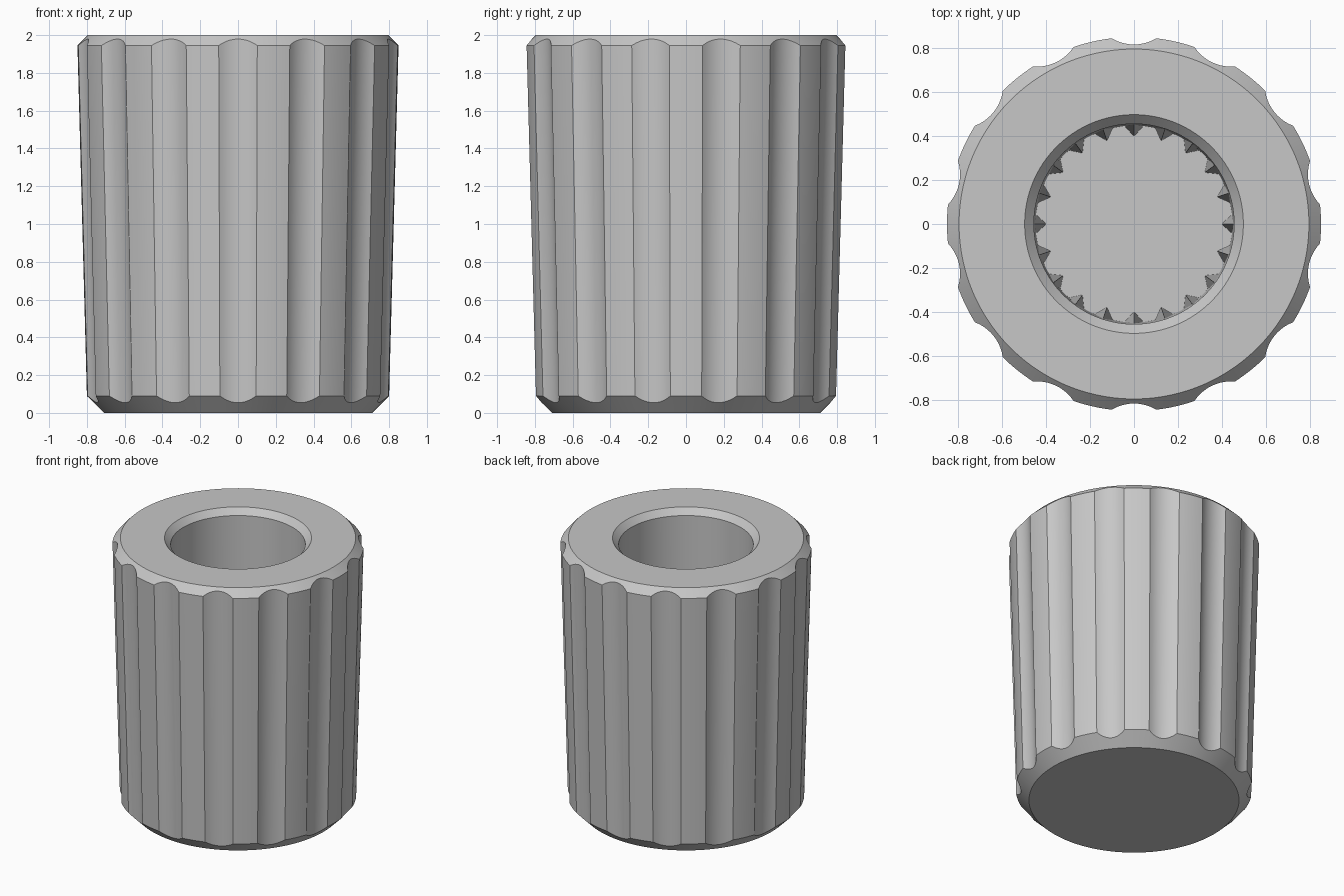
import bpy, bmesh, math

if "Cube" in bpy.data.objects:
    bpy.data.objects.remove(bpy.data.objects["Cube"])

FLUTES, TEETH = 14, 20
DEPTH, GROOVE_R, HALF = 0.035, 0.195, math.radians(6.9)
FLOOR_Z, TOOTH_TOP = 0.4, 1.4
Z0, R0, Z1, R1 = 0.09, 0.80, 1.945, 0.85      # tapered wall, bottom to top
K = (R1 - R0) / (Z1 - Z0)

grey = bpy.data.materials.new("light_grey")
grey.diffuse_color = (0.57, 0.57, 0.57, 1)
grey.use_nodes = True
grey.node_tree.nodes["Principled BSDF"].inputs["Base Color"].default_value = grey.diffuse_color


def finish(name, bm, angle):
    bmesh.ops.recalc_face_normals(bm, faces=bm.faces)
    mesh = bpy.data.meshes.new(name)
    bm.to_mesh(mesh)
    bm.free()
    mesh.materials.append(grey)
    ob = bpy.data.objects.new(name, mesh)
    bpy.context.collection.objects.link(ob)
    bpy.ops.object.select_all(action='DESELECT')
    ob.select_set(True)
    bpy.context.view_layer.objects.active = ob
    if angle:
        bpy.ops.object.shade_smooth_by_angle(angle=math.radians(angle))
    return ob


def groove(a):
    """Depth of the round groove at angle a from its centre line."""
    if abs(a) >= HALF - 1e-6:
        return 0.0
    c = R1 - DEPTH + GROOVE_R
    r = c * math.cos(a) - math.sqrt(GROOVE_R ** 2 - (c * math.sin(a)) ** 2)
    return max(0.0, R1 - r)


def column(d):
    """Radius and height pairs from the base, up the wall and down the bore."""
    zb = Z0 - d / (1 - K)
    zt = Z1 + d / (1 + K)
    return [(0.71, 0), (R0 - Z0 + zb, zb), (R1 - (zt - Z1), zt), (0.795, 2.0),
            (0.497, 2.0), (0.455, 1.955), (0.447, FLOOR_Z)]


# Fluted knob body with chamfers and a blind bore
step = 2 * math.pi / FLUTES
offsets = [-HALF + 2 * HALF * i / 10 for i in range(10)]
offsets += [HALF + (step - 2 * HALF) * i / 6 for i in range(6)]
bm = bmesh.new()
cols = []
for f in range(FLUTES):
    for o in offsets:
        a = math.pi / 2 + f * step + o
        cols.append([bm.verts.new((r * math.cos(a), r * math.sin(a), z))
                     for r, z in column(groove(o))])
for i, c in enumerate(cols):
    n = cols[(i + 1) % len(cols)]
    for j in range(len(c) - 1):
        bm.faces.new((c[j], n[j], n[j + 1], c[j + 1]))
bm.faces.new([c[0] for c in cols])
bm.faces.new([c[-1] for c in cols])
finish("knob_body", bm, 24)

# Tapered grip teeth around the bore, widest at its floor
bm = bmesh.new()
for t in range(TEETH):
    a = 2 * math.pi * t / TEETH
    u, w = (math.cos(a), math.sin(a)), (-math.sin(a), math.cos(a))

    def vert(r, s, z):
        return bm.verts.new((r * u[0] + s * w[0], r * u[1] + s * w[1], z))

    left, right = vert(0.448, -0.045, FLOOR_Z), vert(0.448, 0.045, FLOOR_Z)
    tip, apex = vert(0.398, 0, FLOOR_Z), vert(0.453, 0, TOOTH_TOP)
    for tri in ((left, tip, apex), (tip, right, apex), (right, left, apex), (left, right, tip)):
        bm.faces.new(tri)
finish("bore_teeth", bm, 0)
